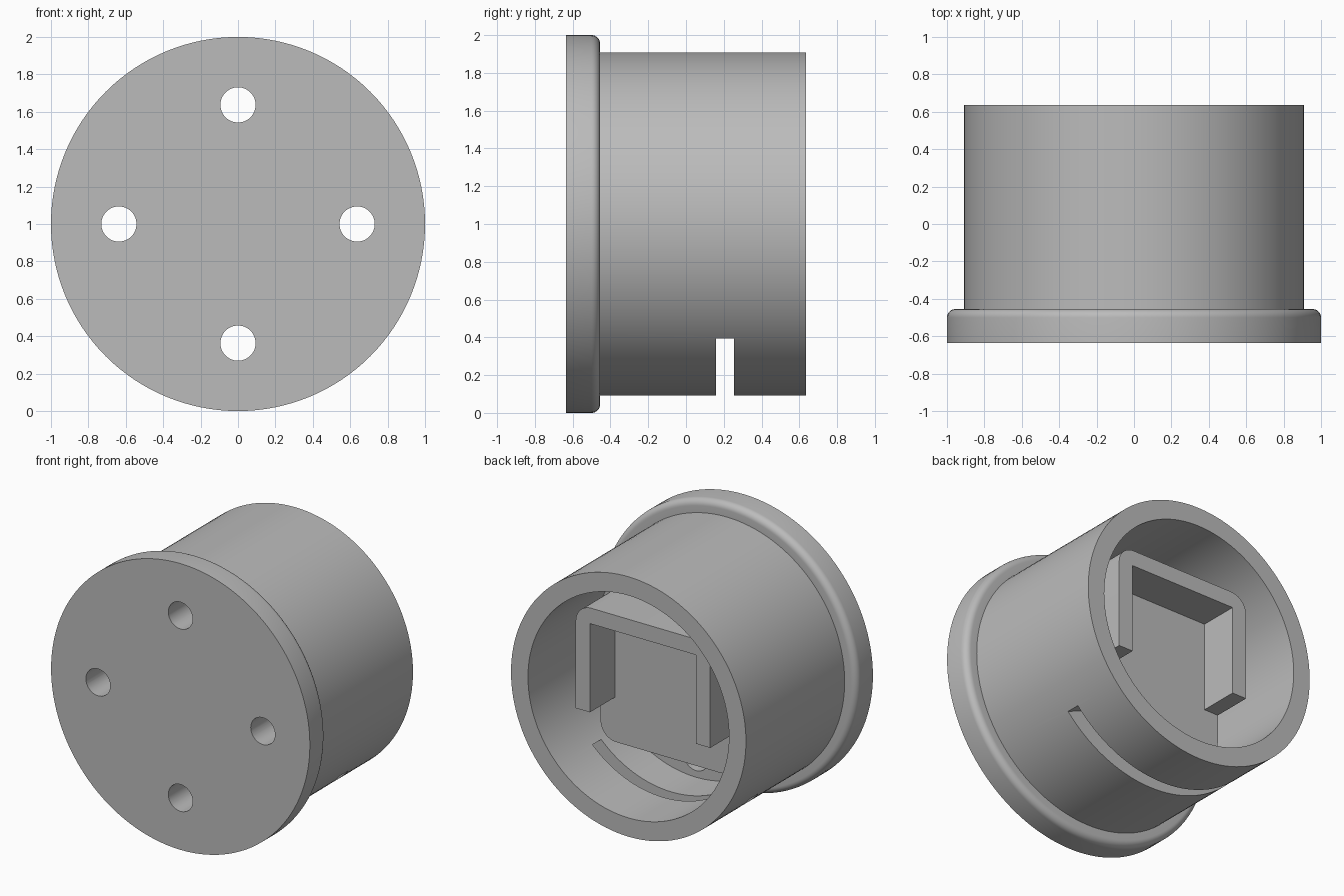
import bpy, bmesh, math
from mathutils import Matrix, Vector

if "Cube" in bpy.data.objects:
    bpy.data.objects.remove(bpy.data.objects["Cube"], do_unlink=True)

CENTRE = 1.0            # height of the cylinder axis
FRONT, BACK = -0.635, 0.635

grey = bpy.data.materials.new("plain grey")
grey.use_nodes = True
colour = (0.5, 0.5, 0.5, 1)
grey.diffuse_color = colour
grey.node_tree.nodes["Principled BSDF"].inputs["Base Color"].default_value = colour


def finish(name, bm):
    bmesh.ops.recalc_face_normals(bm, faces=bm.faces)
    mesh = bpy.data.meshes.new(name)
    bm.to_mesh(mesh)
    bm.free()
    obj = bpy.data.objects.new(name, mesh)
    bpy.context.collection.objects.link(obj)
    mesh.materials.append(grey)
    return obj


def lathe(name, profile, steps=128):
    """Revolve (radius, y) points around the horizontal axis."""
    bm = bmesh.new()
    verts = [bm.verts.new((r, y, CENTRE)) for r, y in profile]
    edges = [bm.edges.new(pair) for pair in zip(verts, verts[1:])]
    bmesh.ops.spin(bm, geom=verts + edges, cent=(0, 0, CENTRE), axis=(0, 1, 0),
                   angle=math.tau, steps=steps)
    bmesh.ops.remove_doubles(bm, verts=bm.verts, dist=1e-4)
    return finish(name, bm)


def prism(name, outline, y0, y1):
    """Extrude an (x, z) outline, measured from the axis, along y."""
    bm = bmesh.new()
    face = bm.faces.new([bm.verts.new((x, y0, CENTRE + z)) for x, z in outline])
    new = bmesh.ops.extrude_face_region(bm, geom=[face])["geom"]
    bmesh.ops.translate(bm, vec=(0, y1 - y0, 0),
                        verts=[v for v in new if isinstance(v, bmesh.types.BMVert)])
    return finish(name, bm)


def arc(cx, cz, radius, start, end, steps):
    angles = [math.radians(start + (end - start) * i / steps) for i in range(steps + 1)]
    return [(cx + radius * math.cos(a), cz + radius * math.sin(a)) for a in angles]


def combine(target, other, operation):
    mod = target.modifiers.new("combine", "BOOLEAN")
    mod.operation, mod.solver, mod.object = operation, "EXACT", other
    bpy.context.view_layer.objects.active = target
    bpy.ops.object.modifier_apply(modifier=mod.name)
    bpy.data.objects.remove(other, do_unlink=True)


# Flanged cup: front disc, rounded rim, tube wall and inner floor
TUBE, BORE, FLOOR, RIM = 0.908, 0.777, -0.11, -0.455
profile = [(0, FRONT), (1, FRONT)]
profile += arc(0.955, RIM - 0.045, 0.045, 0, 90, 8)
profile += [(TUBE, RIM), (TUBE, BACK), (BORE, BACK), (BORE, FLOOR), (0, FLOOR)]
cup = lathe("flanged_cup", profile)

# Rounded square block, cut back to an open-bottomed wall
HALF, ROUND, WALL, STEP, TIP = 0.52, 0.12, 0.41, 0.2, 0.475
outline = []
for i, (sx, sz) in enumerate([(1, 1), (-1, 1), (-1, -1), (1, -1)]):
    outline += arc(sx * (HALF - ROUND), sz * (HALF - ROUND), ROUND,
                   90 * i, 90 * i + 90, 10)
block = prism("bracket_wall", outline, FLOOR - 0.05, TIP)
opening = [(-WALL, WALL), (WALL, WALL), (WALL, -0.21), (0.7, -0.21),
           (0.7, -0.7), (-0.7, -0.7), (-0.7, -0.21), (-WALL, -0.21)]
combine(block, prism("opening_cutter", opening, STEP, 0.8), "DIFFERENCE")
combine(cup, block, "UNION")

# Curved slot through the underside of the tube
slot = arc(0, 0, 0.765, 226, 314, 32) + arc(0, 0, 1.0, 320, 220, 32)
combine(cup, prism("slot_cutter", slot, 0.16, 0.255), "DIFFERENCE")

# Four through holes in the front disc
for i in range(4):
    a = math.tau * i / 4
    hole = arc(0.637 * math.cos(a), 0.637 * math.sin(a), 0.094, 0, 360, 48)[:-1]
    combine(cup, prism("hole_cutter", hole, FRONT - 0.1, FLOOR + 0.1), "DIFFERENCE")

# Smooth the round surfaces and keep the hard edges
bpy.ops.object.select_all(action="DESELECT")
cup.select_set(True)
bpy.context.view_layer.objects.active = cup
bpy.ops.object.shade_smooth_by_angle(angle=math.radians(30))
